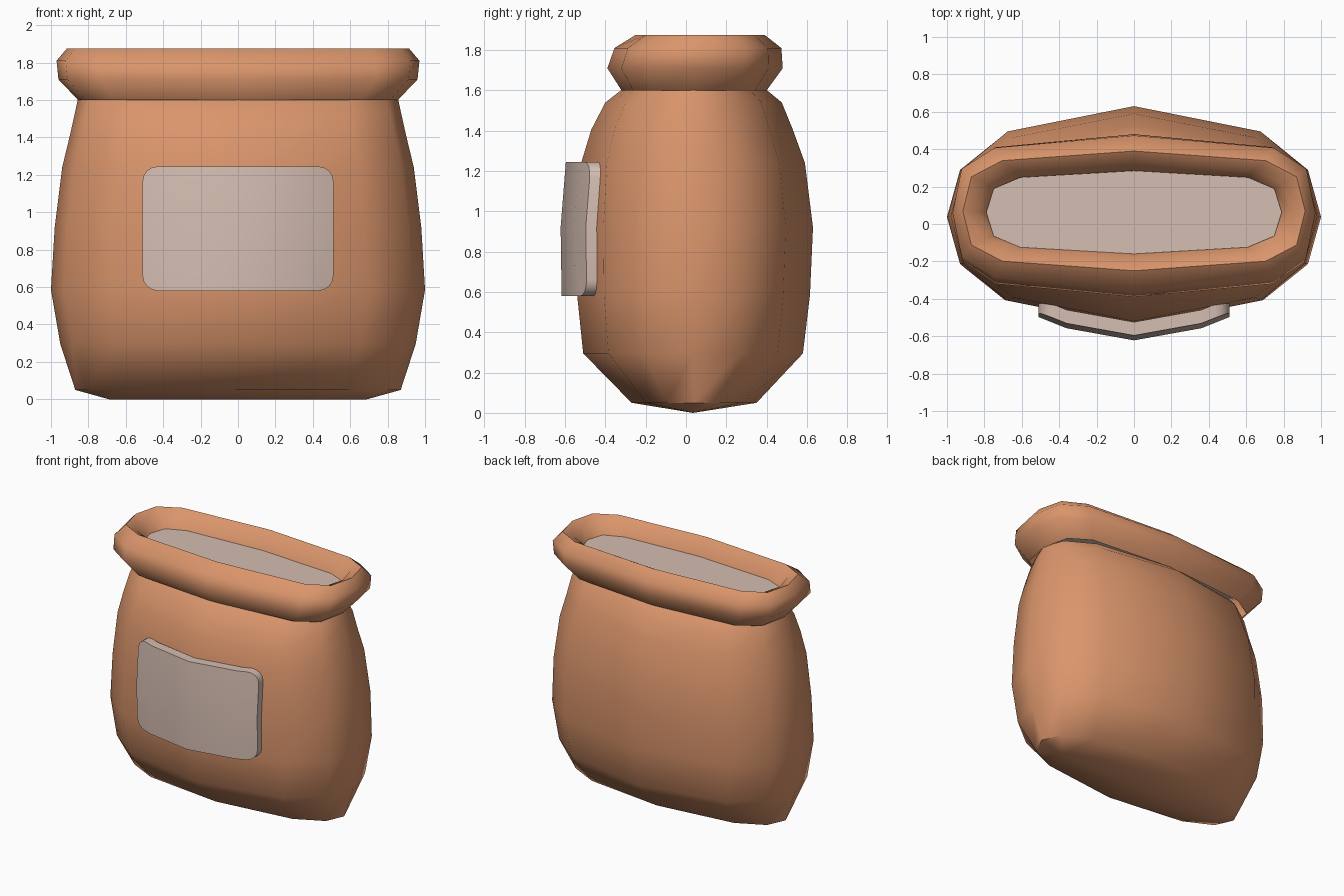
import bpy, bmesh, math

if "Cube" in bpy.data.objects:
    bpy.data.objects.remove(bpy.data.objects["Cube"])


def material(name, rgb):
    m = bpy.data.materials.new(name)
    m.diffuse_color = (*rgb, 1)
    m.use_nodes = True
    m.node_tree.nodes["Principled BSDF"].inputs["Base Color"].default_value = m.diffuse_color
    return m


cloth = material("tan cloth", (0.70, 0.30, 0.148))
pale = material("pale flour", (0.66, 0.51, 0.44))


def finish(name, bm, mat, angle):
    me = bpy.data.meshes.new(name)
    bm.to_mesh(me)
    bm.free()
    me.materials.append(mat)
    ob = bpy.data.objects.new(name, me)
    bpy.context.collection.objects.link(ob)
    bpy.ops.object.select_all(action='DESELECT')
    ob.select_set(True)
    bpy.context.view_layer.objects.active = ob
    bpy.ops.object.shade_smooth_by_angle(angle=math.radians(angle))
    return ob


# Twelve-sided outline, mirrored from a quarter
def outline(quarter):
    right = [(x, -y) for x, y in reversed(quarter)] + [(1, 0)] + quarter
    return [(0, -1)] + right + [(0, 1)] + [(-x, y) for x, y in reversed(right)]


BODY = outline([(0.93, 0.436), (0.69, 0.77)])
RIM = outline([(0.95, 0.57), (0.77, 0.84)])


def loft(name, shape, rings, mat, cap=False, angle=50):
    """rings: (z, half width, front y, back y, largest x)"""
    bm = bmesh.new()
    rows = []
    for z, w, yf, yb, *lim in rings:
        c, h = (yf + yb) / 2, (yb - yf) / 2
        top = lim[0] if lim else 9
        rows.append([bm.verts.new((max(-top, min(top, x * w)), c + y * h, z))
                     for x, y in shape])
    n = len(shape)
    for a, b in zip(rows, rows[1:]):
        for i in range(n):
            j = (i + 1) % n
            bm.faces.new((a[i], a[j], b[j], b[i]))
    if cap:
        bm.faces.new(rows[-1])
    bmesh.ops.remove_doubles(bm, verts=bm.verts[:], dist=0.0005)
    return finish(name, bm, mat, angle)


# Sack body, closed underneath along a central ridge
loft("sack_body", BODY, [
    (0.0, 1.0, 0.035, 0.035, 0.69),
    (0.05, 0.87, -0.27, 0.35),
    (0.295, 0.95, -0.51, 0.58),
    (0.585, 1.0, -0.54, 0.615),
    (0.92, 0.98, -0.545, 0.63),
    (1.24, 0.94, -0.52, 0.59),
    (1.405, 0.90, -0.47, 0.53),
    (1.54, 0.87, -0.40, 0.475),
    (1.61, 0.855, -0.31, 0.39)], cloth)

# Rolled rim
loft("rolled_rim", RIM, [
    (1.60, 0.855, -0.32, 0.40),
    (1.71, 0.96, -0.39, 0.48),
    (1.81, 0.97, -0.355, 0.473),
    (1.875, 0.915, -0.25, 0.39),
    (1.84, 0.84, -0.20, 0.33),
    (1.74, 0.785, -0.155, 0.28)], cloth, angle=60)

# Contents of the sack
loft("flour_fill", RIM, [
    (1.73, 0.79, -0.16, 0.285),
    (1.76, 0.79, -0.16, 0.285)], pale, cap=True)

# Front label: rounded rectangle bent around the sack
bm = bmesh.new()
r, pts = 0.08, []
for cx, cz, start in ((0.43, 1.165, 0), (-0.43, 1.165, 90),
                      (-0.43, 0.66, 180), (0.43, 0.66, 270)):
    for k in range(5):
        a = math.radians(start + k * 22.5)
        pts.append(bm.verts.new((cx + r * math.cos(a), 0, cz + r * math.sin(a))))
bm.faces.new(pts)
for co, no in [((x, 0, 0), (1, 0, 0)) for x in (-0.36, 0, 0.36)] + [((0, 0, 0.92), (0, 0, 1))]:
    bmesh.ops.bisect_plane(bm, geom=bm.verts[:] + bm.edges[:] + bm.faces[:],
                           plane_co=co, plane_no=no)
for v in bm.verts:
    x, z = abs(v.co.x), v.co.z
    y = -0.55 + 0.18 * min(x, 0.36) + 0.40 * max(0, x - 0.36)
    v.co.y = y + 0.08 * max(0, z - 0.92) + 0.015 * max(0, 0.92 - z)
ext = bmesh.ops.extrude_face_region(bm, geom=bm.faces[:])
for v in ext["geom"]:
    if isinstance(v, bmesh.types.BMVert):
        v.co.y -= 0.072
bmesh.ops.recalc_face_normals(bm, faces=bm.faces[:])
finish("front_label", bm, pale, 40)
